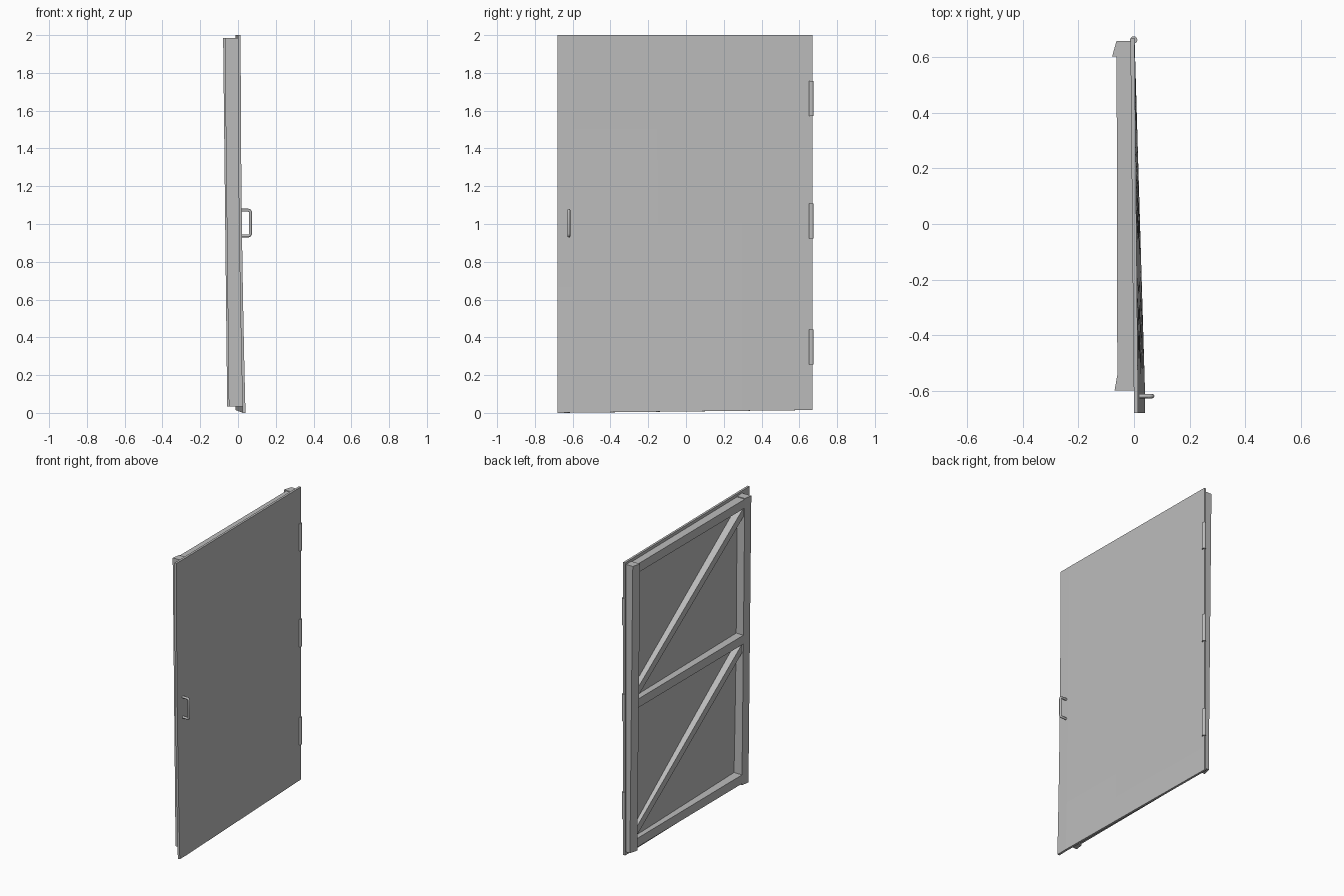
import bpy, bmesh

cube = bpy.data.objects.get("Cube")
if cube:
    bpy.data.objects.remove(cube, do_unlink=True)

grey = bpy.data.materials.new("door grey")
grey.use_nodes = True
colour = (0.5, 0.5, 0.5, 1)
grey.diffuse_color = colour
grey.node_tree.nodes["Principled BSDF"].inputs["Base Color"].default_value = colour

FRONT, BACK, TOP = -0.68, 0.67, 2.0


def across(y):
    """0 at the hinge edge, 1 at the handle edge."""
    return (BACK - y) / (BACK - FRONT)


def inner_x(y, z, power=1):
    """Warped plane where the frame meets the panel."""
    u, drop = across(max(y, -0.6)), max(0, 1 - z / TOP)
    return -0.013 + u * (0.013 + 0.027 * drop ** power)


def outer_x(y, z):
    """Warped plane along the outside of the frame."""
    return -0.063 + 0.003 * across(y) + 0.022 * (1 - z / TOP)


def add_mesh(name, bm):
    bmesh.ops.recalc_face_normals(bm, faces=bm.faces)
    mesh = bpy.data.meshes.new(name)
    bm.to_mesh(mesh)
    bm.free()
    mesh.materials.append(grey)
    obj = bpy.data.objects.new(name, mesh)
    bpy.context.collection.objects.link(obj)
    return obj


def bar(name, outline, recess=(0, 0, 0, 0)):
    """Timber bar from a four-sided (y, z) outline."""
    bm = bmesh.new()
    near = [bm.verts.new((inner_x(y, z), y, z)) for y, z in outline]
    far = [bm.verts.new((outer_x(y, z) + r, y, z)) for (y, z), r in zip(outline, recess)]
    bm.faces.new(near)
    bm.faces.new(far)
    for i in range(4):
        j = (i + 1) % 4
        bm.faces.new((near[i], near[j], far[j], far[i]))
    add_mesh(name, bm)


def box_outline(y0, y1, z0, z1):
    return [(y0, z0), (y1, z0), (y1, z1), (y0, z1)]


# Warped sheet panel, folded near its handle edge
bm = bmesh.new()
rows = []
for i in range(13):
    row = []
    for y in (FRONT, -0.6, -0.15, 0.3, BACK):
        low = 0.015 * (1 - across(y))
        z = low + (TOP - low) * i / 12
        row.append(bm.verts.new((inner_x(y, z, 2), y, z)))
    rows.append(row)
for a, b in zip(rows, rows[1:]):
    for k in range(4):
        bm.faces.new((a[k], a[k + 1], b[k + 1], b[k]))
panel = add_mesh("door_panel", bm)
solid = panel.modifiers.new("thickness", "SOLIDIFY")
solid.thickness = 0.015
solid.offset = 1 if panel.data.polygons[0].normal.x > 0 else -1

# Upright posts with a slanted outer face
bar("hinge_post", box_outline(0.604, 0.66, 0.035, 1.985), (-0.016, 0, 0, -0.016))
bar("handle_post", box_outline(-0.6, -0.544, 0.035, 1.985), (-0.01, 0, 0, -0.01))

# Cross rails
for name, z in (("bottom_rail", 0.075), ("middle_rail", 1.025), ("top_rail", 1.95)):
    bar(name, box_outline(-0.544, 0.604, z - 0.03, z + 0.03))

# Diagonal braces rising towards the handle side
for name, low, high in (("lower_brace", 0.13, 0.965), ("upper_brace", 1.08, 1.89)):
    outline = [(0.604, low - 0.03), (-0.544, high - 0.03),
               (-0.544, high + 0.03), (0.604, low + 0.03)]
    bar(name, outline, (0.008,) * 4)

# Hinge barrels
for name, z in (("bottom_hinge", 0.35), ("middle_hinge", 1.015), ("top_hinge", 1.665)):
    bpy.ops.mesh.primitive_cylinder_add(vertices=16, radius=0.013, depth=0.185,
                                        location=(-0.001, 0.663, z))
    hinge = bpy.context.object
    hinge.name = name
    hinge.data.materials.append(grey)
    bpy.ops.object.shade_smooth_by_angle()

# Pull handle bent from round rod
half = [(0.01, 0.068), (0.055, 0.068), (0.063, 0.065), (0.066, 0.056)]
path = half + [(x, -z) for x, z in reversed(half)]
curve = bpy.data.curves.new("pull_handle", "CURVE")
curve.dimensions = "3D"
curve.bevel_depth = 0.008
curve.bevel_resolution = 2
curve.use_fill_caps = True
spline = curve.splines.new("POLY")
spline.points.add(len(path) - 1)
for point, (x, z) in zip(spline.points, path):
    point.co = (x, -0.62, 1.005 + z, 1)
curve.materials.append(grey)
bpy.context.collection.objects.link(bpy.data.objects.new("pull_handle", curve))
